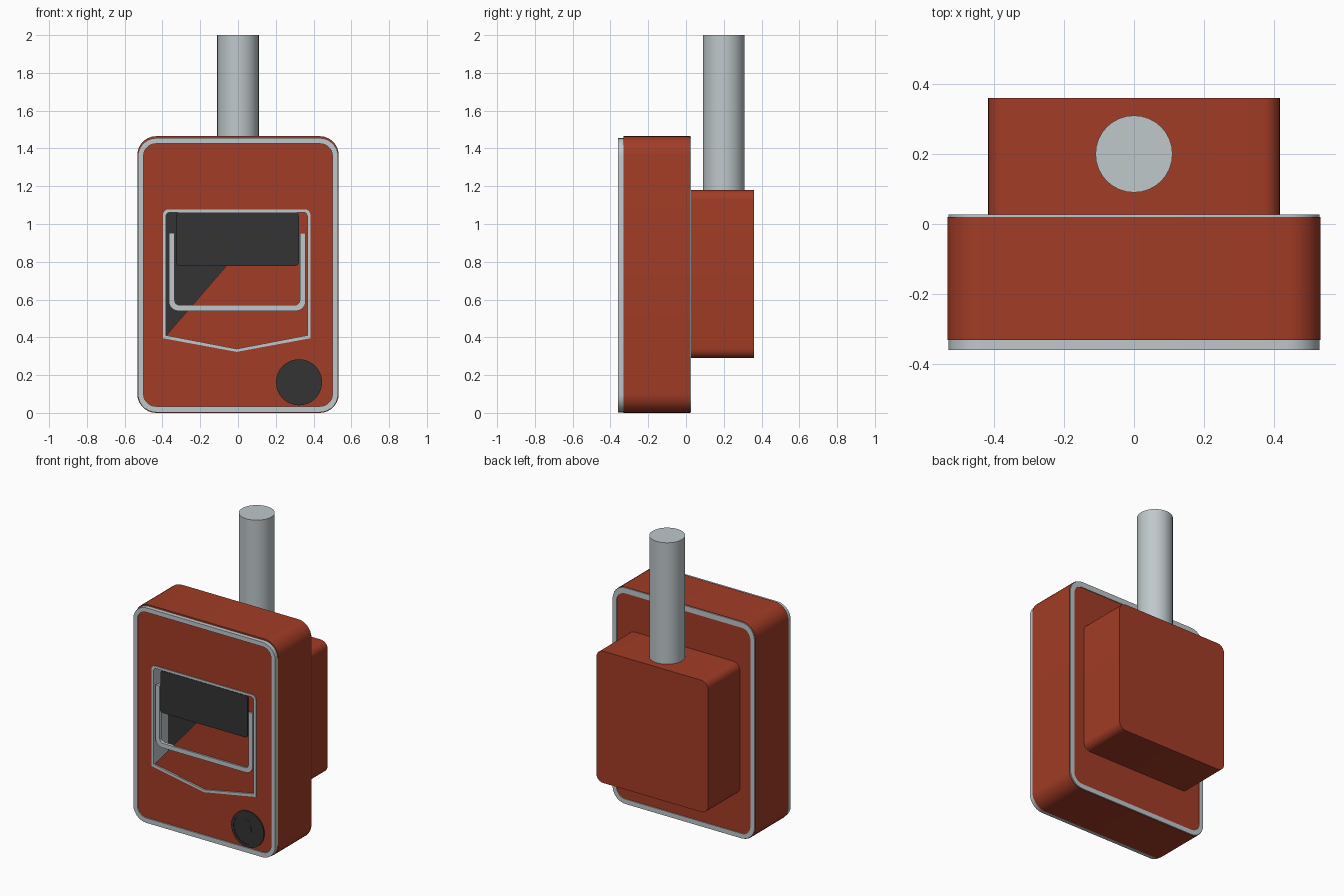
import bpy, bmesh, math
from mathutils import Vector

if "Cube" in bpy.data.objects:
    bpy.data.objects.remove(bpy.data.objects["Cube"])


def material(name, rgb):
    m = bpy.data.materials.new(name)
    m.diffuse_color = (*rgb, 1)
    m.use_nodes = True
    m.node_tree.nodes["Principled BSDF"].inputs["Base Color"].default_value = m.diffuse_color
    return m


RED = material("rust red", (0.36, 0.045, 0.019))
GREY = material("light grey", (0.52, 0.58, 0.60))
DARK = material("charcoal", (0.034, 0.034, 0.034))


def finish(name, bm, mat, recalc=True):
    if recalc:
        bmesh.ops.recalc_face_normals(bm, faces=bm.faces)
    me = bpy.data.meshes.new(name)
    bm.to_mesh(me)
    bm.free()
    me.materials.append(mat)
    ob = bpy.data.objects.new(name, me)
    bpy.context.collection.objects.link(ob)
    bpy.ops.object.select_all(action='DESELECT')
    ob.select_set(True)
    bpy.context.view_layer.objects.active = ob
    bpy.ops.object.shade_smooth_by_angle(angle=math.radians(35))
    return ob


def arc(cx, cz, r, a0, a1, n=7):
    return [(cx + r * math.cos(math.radians(a0 + (a1 - a0) * i / n)),
             cz + r * math.sin(math.radians(a0 + (a1 - a0) * i / n))) for i in range(n + 1)]


def rounded(x0, x1, z0, z1, r):
    return (arc(x0 + r, z0 + r, r, 180, 270) + arc(x1 - r, z0 + r, r, 270, 360)
            + arc(x1 - r, z1 - r, r, 0, 90) + arc(x0 + r, z1 - r, r, 90, 180))


def add_loop(bm, pts, y):
    return [bm.verts.new((x, y, z)) for x, z in pts]


def skin(bm, a, b):
    n = len(a)
    for i in range(n):
        j = (i + 1) % n
        bm.faces.new((a[i], a[j], b[j], b[i]))


def prism(name, pts, y0, y1, mat):
    bm = bmesh.new()
    a, b = add_loop(bm, pts, y0), add_loop(bm, pts, y1)
    skin(bm, a, b)
    bm.faces.new(a)
    bm.faces.new(b)
    return finish(name, bm, mat)


def ring(name, outer, inner, y0, y1, mat):
    bm = bmesh.new()
    loops = [add_loop(bm, p, y) for p, y in ((outer, y0), (outer, y1), (inner, y1), (inner, y0))]
    for i in range(4):
        skin(bm, loops[i], loops[(i + 1) % 4])
    return finish(name, bm, mat)


def recess(o):
    # pointed-bottom opening, shrunk by o
    x0, x1, zt, r = -0.397 + o, 0.383 - o, 1.078 - o, 0.03 - o / 2
    return ([(x0, 0.395 + o), (-0.007, 0.323 + o), (x1, 0.395 + o)]
            + arc(x1 - r, zt - r, r, 0, 90) + arc(x0 + r, zt - r, r, 90, 180))


# Main housing: hollow shell, back panel and rims
outer = rounded(-0.533, 0.533, 0, 1.465, 0.10)
inner = rounded(-0.50, 0.50, 0.035, 1.425, 0.065)
ring("housing_shell", outer, inner, -0.332, 0.02, RED)
prism("back_panel", inner, 0.0, 0.021, RED)
ring("back_rim", rounded(-0.53, 0.53, 0.003, 1.462, 0.097), inner, 0.02, 0.027, GREY)
ring("front_frame", rounded(-0.53, 0.53, 0.003, 1.455, 0.097), inner, -0.36, -0.332, GREY)

# Front panel with the pointed opening
bm = bmesh.new()
edges = []
for pts in (inner, recess(0.005)):
    vs = add_loop(bm, pts, -0.352)
    edges += [bm.edges.new((vs[i], vs[(i + 1) % len(vs)])) for i in range(len(vs))]
bmesh.ops.triangle_fill(bm, use_beauty=True, use_dissolve=False, edges=edges, normal=Vector((0, -1, 0)))
for f in bm.faces:
    f.normal_update()
    if f.normal.y > 0:
        f.normal_flip()
finish("front_panel", bm, RED, recalc=False)

# Recess: grey walls, dark back, red cover plate cut on the diagonal
ring("recess_wall", recess(0), recess(0.016), -0.357, -0.19, GREY)
prism("recess_back", recess(0.005), -0.20, -0.19, DARK)
prism("recess_cover", [(-0.382, 0.408), (-0.007, 0.335), (0.37, 0.408), (0.37, 1.064), (0.185, 1.064)],
      -0.346, -0.341, RED)

# Flap and U-shaped guide
prism("flap", rounded(-0.328, 0.322, 0.778, 1.062, 0.02), -0.36, -0.32, DARK)
x0, x1, zb, zt, w = -0.366, 0.358, 0.54, 0.952, 0.031
ro, ri = 0.05, 0.025
guide = ([(x0, zt)] + arc(x0 + ro, zb + ro, ro, 180, 270) + arc(x1 - ro, zb + ro, ro, 270, 360)
         + [(x1, zt), (x1 - w, zt)]
         + arc(x1 - w - ri, zb + w + ri, ri, 360, 270) + arc(x0 + w + ri, zb + w + ri, ri, 270, 180)
         + [(x0 + w, zt)])
prism("flap_guide", guide, -0.357, -0.335, GREY)

# Lock with keyhole
lx, lz = 0.323, 0.162
circle = lambda r: arc(lx, lz, r, 0, 360 * 31 / 32, 31)
ring("lock_rim", circle(0.122), circle(0.104), -0.36, -0.345, DARK)
prism("lock_face", circle(0.105), -0.357, -0.345, DARK)
keyhole = (arc(lx, lz, 0.028, -60, 60) + [(lx + 0.014, lz + 0.055), (lx - 0.014, lz + 0.055)]
           + arc(lx, lz, 0.028, 120, 240) + [(lx - 0.014, lz - 0.055), (lx + 0.014, lz - 0.055)])
prism("keyhole", keyhole, -0.36, -0.355, DARK)

# Rear box and pole
prism("rear_box", rounded(-0.417, 0.417, 0.29, 1.18, 0.05), 0.015, 0.36, RED)
bm = bmesh.new()
bmesh.ops.create_cone(bm, cap_ends=True, segments=32, radius1=0.11, radius2=0.11, depth=0.84)
bmesh.ops.translate(bm, verts=bm.verts, vec=(0, 0.2, 1.58))
finish("pole", bm, GREY)
